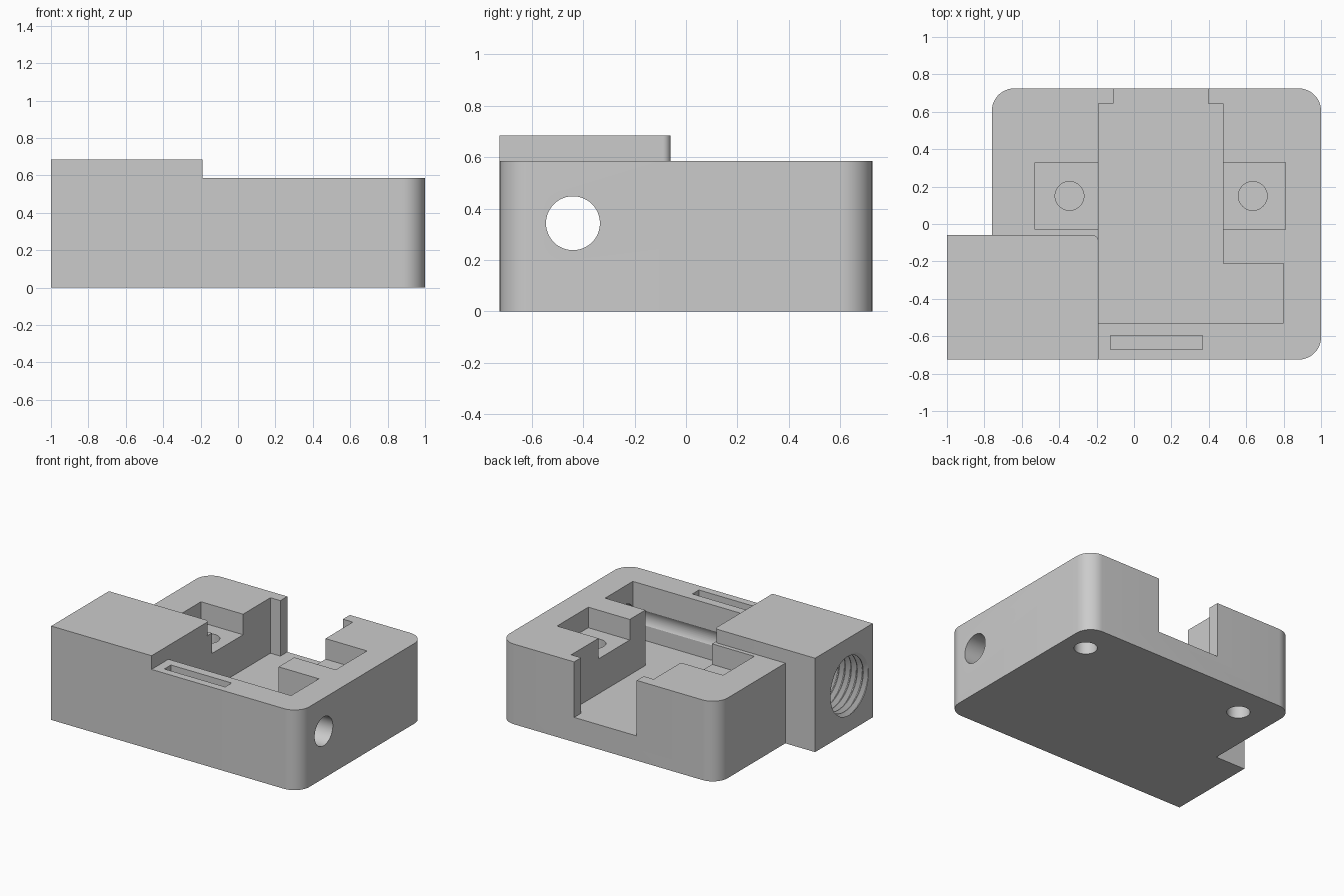
import bpy, bmesh, math
from mathutils import Matrix

cube = bpy.data.objects.get("Cube")
if cube:
    bpy.data.objects.remove(cube, do_unlink=True)

grey = bpy.data.materials.new("plain grey")
grey.use_nodes = True
grey.diffuse_color = (0.6, 0.6, 0.6, 1)
grey.node_tree.nodes["Principled BSDF"].inputs["Base Color"].default_value = (0.6, 0.6, 0.6, 1)


def finish(name, bm):
    bmesh.ops.recalc_face_normals(bm, faces=bm.faces)
    mesh = bpy.data.meshes.new(name)
    bm.to_mesh(mesh)
    bm.free()
    mesh.materials.append(grey)
    ob = bpy.data.objects.new(name, mesh)
    bpy.context.collection.objects.link(ob)
    return ob


def prism(name, outline, z0, z1, rounded=(), radius=0):
    """Extrude an outline upwards; round the listed corners."""
    bm = bmesh.new()
    base = bm.faces.new([bm.verts.new((x, y, z0)) for x, y in outline])
    top = bmesh.ops.extrude_face_region(bm, geom=[base])["geom"]
    bmesh.ops.translate(bm, vec=(0, 0, z1 - z0),
                        verts=[v for v in top if isinstance(v, bmesh.types.BMVert)])
    corners = [outline[i] for i in rounded]
    edges = [e for e in bm.edges
             if abs(e.verts[0].co.z - e.verts[1].co.z) > 1e-4
             and any(math.dist(e.verts[0].co[:2], c) < 1e-4 for c in corners)]
    if edges:
        bmesh.ops.bevel(bm, geom=edges, offset=radius, segments=12, profile=0.5, affect='EDGES')
    return finish(name, bm)


def rect(x0, x1, y0, y1):
    return [(x0, y0), (x1, y0), (x1, y1), (x0, y1)]


def rod(name, radius, centre, length, along_x=False):
    bm = bmesh.new()
    turn = Matrix.Rotation(math.pi / 2, 4, 'Y') if along_x else Matrix()
    bmesh.ops.create_cone(bm, cap_ends=True, segments=48, radius1=radius, radius2=radius,
                          depth=length, matrix=Matrix.Translation(centre) @ turn)
    return finish(name, bm)


def thread(name, minor, major, pitch, x0, turns, cy, cz, segs=48):
    """Helical thread cutter along x, four profile points per turn."""
    profile = [(0, minor), (0.12, minor), (0.5, major), (0.62, major)]
    n = len(profile)
    bm = bmesh.new()
    verts = []
    for i in range(turns * n + 1):
        offset, r = profile[i % n]
        for s in range(segs):
            a = math.tau * s / segs
            x = x0 + pitch * (i // n + offset + s / segs)
            verts.append(bm.verts.new((x, cy + r * math.cos(a), cz + r * math.sin(a))))

    def at(i, s):
        return verts[(i + n * (s // segs)) * segs + s % segs]

    last = (turns - 1) * n
    for i in range(last):
        for s in range(segs):
            bm.faces.new((at(i, s), at(i, s + 1), at(i + 1, s + 1), at(i + 1, s)))
    # Close both ends with a fan
    for i, cx in ((0, x0), (last, x0 + pitch * turns)):
        loop = [at(i, s) for s in range(segs + 1)] + [at(i + k, 0) for k in range(n - 1, 0, -1)]
        hub = bm.verts.new((cx, cy, cz))
        for a, b in zip(loop, loop[1:] + loop[:1]):
            bm.faces.new((a, b, hub))
    bmesh.ops.delete(bm, geom=[v for v in bm.verts if not v.link_faces], context='VERTS')
    return finish(name, bm)


def combine(target, tool, operation):
    mod = target.modifiers.new(tool.name, 'BOOLEAN')
    mod.operation, mod.solver, mod.object = operation, 'EXACT', tool
    bpy.context.view_layer.objects.active = target
    bpy.ops.object.modifier_apply(modifier=mod.name)
    bpy.data.objects.remove(tool, do_unlink=True)


FRONT, BACK, TOP, FLOOR = -0.725, 0.725, 0.585, 0.18
ABOVE = 0.9
BORE_Y, BORE_Z = -0.44, 0.343

# Main body with a raised block for the threaded port
body = prism("housing", rect(-0.76, 1, FRONT, BACK), 0, TOP, (1, 2, 3), 0.12)
combine(body, prism("port_block", rect(-1, -0.19, FRONT, -0.06), 0, 0.685, (2,), 0.03), 'UNION')

# Open cavity with a side bay and a narrower gap at the back
cavity = [(-0.19, -0.53), (0.80, -0.53), (0.80, -0.21), (0.475, -0.21), (0.475, 0.645),
          (0.395, 0.645), (0.395, 0.9), (-0.11, 0.9), (-0.11, 0.645), (-0.19, 0.645)]
cutters = [prism("cavity", cavity, FLOOR, ABOVE)]

# Shallow pockets, each with a blind screw hole; and screw holes underneath
for side, x0, x1, hole_x, under_x in (("right", -0.53, -0.15, -0.345, -0.49),
                                      ("left", 0.44, 0.81, 0.635, 0.825)):
    cutters.append(prism(side + "_pocket", rect(x0, x1, -0.03, 0.33), 0.435, ABOVE))
    cutters.append(rod(side + "_screw_hole", 0.077, (hole_x, 0.15, 0.35), 0.5))
    cutters.append(rod(side + "_bottom_hole", 0.077, (under_x, 0.487, 0.15), 0.5))

# Narrow slot in the front wall
cutters.append(prism("front_slot", rect(-0.125, 0.365, -0.67, -0.595), 0.285, ABOVE))

# Plain bore right through, then the threaded port
cutters.append(rod("bore", 0.105, (0, BORE_Y, BORE_Z), 2.4, True))
cutters.append(thread("port_thread", 0.204, 0.235, 0.048, -1.1, 17, BORE_Y, BORE_Z))

for cutter in cutters:
    combine(body, cutter, 'DIFFERENCE')

bpy.ops.object.select_all(action='DESELECT')
body.select_set(True)
bpy.context.view_layer.objects.active = body
bpy.ops.object.shade_smooth_by_angle(angle=math.radians(30))
